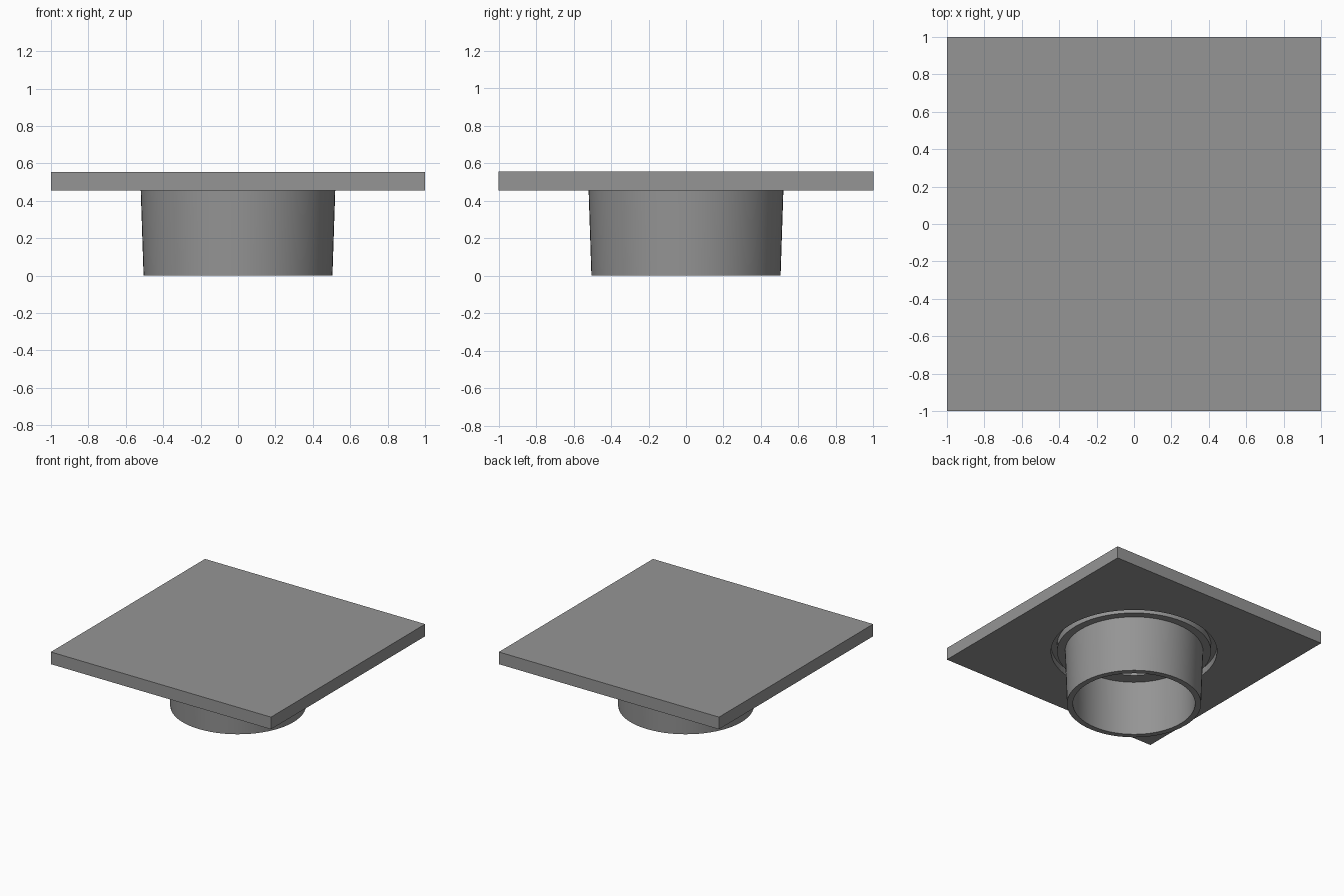
import bpy
import bmesh
import math

SEGMENTS = 64
PLATE_BOTTOM, PLATE_TOP = 0.455, 0.555
RECESS_TOP = 0.51

if "Cube" in bpy.data.objects:
    bpy.data.objects.remove(bpy.data.objects["Cube"], do_unlink=True)

grey = bpy.data.materials.new("plain grey")
grey.use_nodes = True
colour = (0.3, 0.3, 0.3, 1)
grey.diffuse_color = colour
grey.node_tree.nodes["Principled BSDF"].inputs["Base Color"].default_value = colour


def add_object(name, bm):
    bmesh.ops.recalc_face_normals(bm, faces=bm.faces)
    mesh = bpy.data.meshes.new(name)
    bm.to_mesh(mesh)
    bm.free()
    obj = bpy.data.objects.new(name, mesh)
    bpy.context.collection.objects.link(obj)
    mesh.materials.append(grey)
    return obj


def lathe(name, profile):
    """Spin a closed (radius, height) profile around z."""
    bm = bmesh.new()
    rings = []
    for r, z in profile:
        rings.append([bm.verts.new((r * math.cos(a), r * math.sin(a), z))
                      for a in (math.tau * i / SEGMENTS for i in range(SEGMENTS))])
    for a, b in zip(rings, rings[1:] + rings[:1]):
        for i in range(SEGMENTS):
            j = (i + 1) % SEGMENTS
            bm.faces.new((a[i], a[j], b[j], b[i]))
    return add_object(name, bm)


# Square plate with a round recess underneath
bm = bmesh.new()
bmesh.ops.create_cube(bm, size=1)
bmesh.ops.scale(bm, vec=(2, 2, PLATE_TOP - PLATE_BOTTOM), verts=bm.verts)
bmesh.ops.translate(bm, vec=(0, 0, (PLATE_TOP + PLATE_BOTTOM) / 2), verts=bm.verts)
plate = add_object("top_plate", bm)

bm = bmesh.new()
bmesh.ops.create_cone(bm, cap_ends=True, segments=SEGMENTS,
                      radius1=0.625, radius2=0.625, depth=0.2)
bmesh.ops.translate(bm, vec=(0, 0, RECESS_TOP - 0.1), verts=bm.verts)
cutter = add_object("recess_cutter", bm)
cutter.hide_render = True
cutter.hide_viewport = True
cut = plate.modifiers.new("recess", "BOOLEAN")
cut.operation = "DIFFERENCE"
cut.solver = "EXACT"
cut.object = cutter

# Tapered tube with an outer flange and an inner lip seated in the recess
tube = lathe("flanged_tube", [
    (0.505, 0), (0.52, PLATE_BOTTOM), (0.58, PLATE_BOTTOM), (0.58, RECESS_TOP),
    (0.36, RECESS_TOP), (0.36, PLATE_BOTTOM), (0.465, PLATE_BOTTOM), (0.46, 0)])

bpy.ops.object.select_all(action="DESELECT")
tube.select_set(True)
bpy.context.view_layer.objects.active = tube
bpy.ops.object.shade_smooth_by_angle(angle=math.radians(30))
